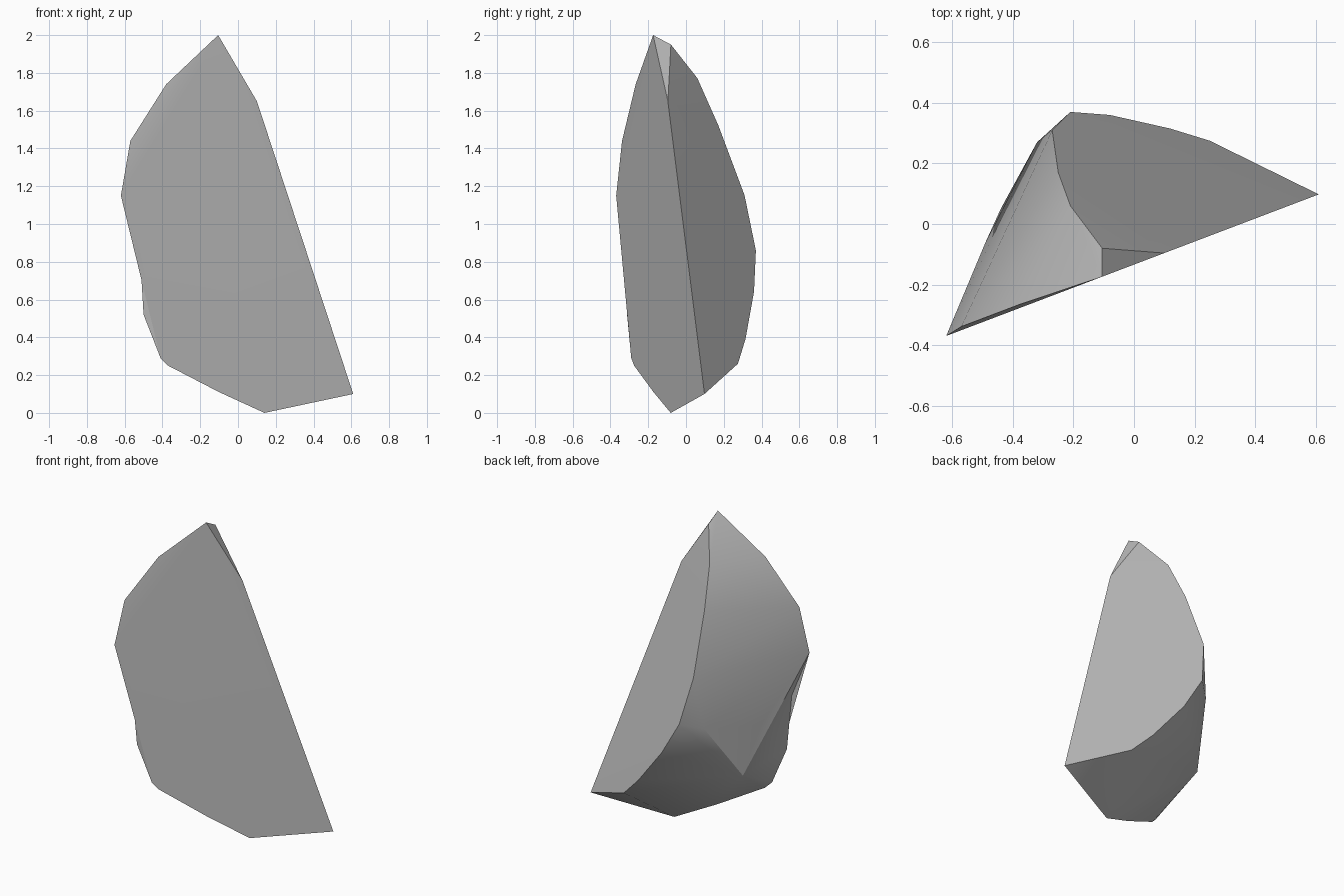
import bpy, bmesh, math
from mathutils import Vector

cube = bpy.data.objects.get("Cube")
if cube:
    bpy.data.objects.remove(cube, do_unlink=True)

# Grey stone
stone = bpy.data.materials.new("grey_stone")
stone.use_nodes = True
grey = (0.5, 0.5, 0.5, 1)
stone.diffuse_color = grey
stone.node_tree.nodes["Principled BSDF"].inputs["Base Color"].default_value = grey


def on_front(x, z, back=0.0):
    """Point on the upright cleaved front plane."""
    return Vector((x, -0.134 + 0.38 * x + back, z))


def on_side(x, y):
    """Point on the sloping cleaved side plane."""
    return Vector((x, y, 1.65 - (0.65 * (x - 0.1) + y + 0.1) / 0.34))


# Outline of the flat front
front = [on_front(x, z) for x, z in (
    (-0.105, 2.0), (0.1, 1.65), (0.61, 0.1), (0.14, 0), (-0.1, 0.11),
    (-0.37, 0.25), (-0.41, 0.29), (-0.62, 1.15))]

# Chipped left rim of the front, set slightly back
rim = [on_front(x, z, 0.012) for x, z in ((-0.38, 1.74), (-0.57, 1.44), (-0.5, 0.52))]

# Outline of the flat side
side = [on_side(x, y) for x, y in (
    (-0.21, 0.06), (-0.25, 0.17), (-0.27, 0.31), (-0.08, 0.36),
    (0.12, 0.315), (0.25, 0.275))]

# Rounded back and tip
back = [Vector(p) for p in (
    (-0.105, -0.08, 1.95), (-0.21, 0.37, 0.86), (-0.32, 0.27, 0.82),
    (-0.44, 0.05, 0.47), (-0.49, -0.06, 0.77))]

bm = bmesh.new()
for p in front + rim + side + back:
    bm.verts.new(p)
# Notch corner starts outside the hull and is pushed in afterwards
notch = bm.verts.new(on_front(-0.585, 0.86))
hull = bmesh.ops.convex_hull(bm, input=bm.verts[:])
loose = [v for v in bm.verts if not v.link_faces]
bmesh.ops.delete(bm, geom=loose, context='VERTS')
if notch.is_valid:
    notch.co = on_front(-0.52, 0.86)
bmesh.ops.recalc_face_normals(bm, faces=bm.faces[:])

mesh = bpy.data.meshes.new("stone_shard")
bm.to_mesh(mesh)
bm.free()
mesh.materials.append(stone)
shard = bpy.data.objects.new("stone_shard", mesh)
bpy.context.collection.objects.link(shard)

# Soft back, crisp cleaved edges
bpy.context.view_layer.objects.active = shard
shard.select_set(True)
bpy.ops.object.shade_smooth_by_angle(angle=math.radians(30))
